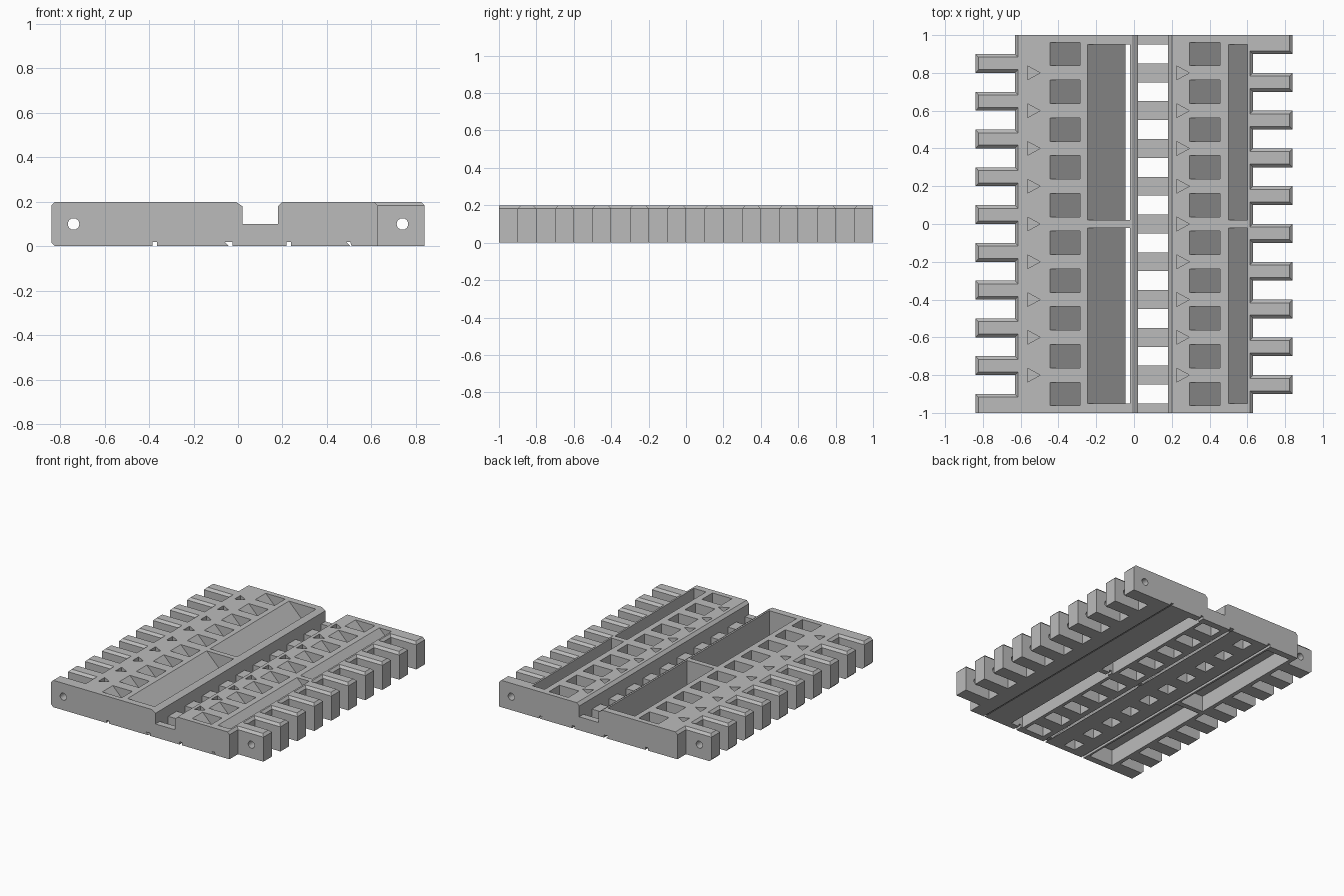
import bpy, bmesh, math
from mathutils import Matrix

cube = bpy.data.objects.get("Cube")
if cube:
    bpy.data.objects.remove(cube, do_unlink=True)

grey = bpy.data.materials.new("plain grey")
grey.use_nodes = True
grey.diffuse_color = (0.5, 0.5, 0.5, 1)
grey.node_tree.nodes["Principled BSDF"].inputs["Base Color"].default_value = (0.5, 0.5, 0.5, 1)

H, EDGE, TIP, CH = 0.2, 0.63, 0.84, 0.017
CELLS = [-0.9 + 0.2 * i for i in range(10)]
ARROWS = [-0.8 + 0.2 * i for i in range(9)]
SPANS = [(-0.95, -0.02), (0.02, 0.95)]


def prism(bm, low, high):
    """Closed solid between two matching rings of points."""
    a = [bm.verts.new(p) for p in low]
    b = [bm.verts.new(p) for p in high]
    bm.faces.new(a)
    bm.faces.new(b[::-1])
    for i in range(len(a)):
        j = (i + 1) % len(a)
        bm.faces.new((a[j], a[i], b[i], b[j]))


def along_y(bm, section, y0, y1):
    prism(bm, [(x, y0, z) for x, z in section], [(x, y1, z) for x, z in section])


def box(bm, x0, x1, y0, y1, z0, z1):
    along_y(bm, [(x0, z0), (x1, z0), (x1, z1), (x0, z1)], y0, y1)


def finish(name, bm):
    bmesh.ops.recalc_face_normals(bm, faces=bm.faces[:])
    mesh = bpy.data.meshes.new(name)
    bm.to_mesh(mesh)
    bm.free()
    mesh.materials.append(grey)
    obj = bpy.data.objects.new(name, mesh)
    bpy.context.collection.objects.link(obj)
    return obj


def cut(target, bm):
    """Subtract the solids in bm from the target."""
    cutter = finish("cutter", bm)
    cutter.hide_render = True
    mod = target.modifiers.new("cut", "BOOLEAN")
    mod.operation, mod.solver, mod.object = "DIFFERENCE", "EXACT", cutter
    bpy.context.view_layer.objects.active = target
    bpy.ops.object.modifier_apply(modifier=mod.name)
    bpy.data.objects.remove(cutter, do_unlink=True)


# Slab with the central channel in its section
bm = bmesh.new()
along_y(bm, [(-EDGE, 0), (EDGE, 0), (EDGE, H - CH), (EDGE - CH, H), (0.2, H),
             (0.18, 0.18), (0.18, 0.1), (0.02, 0.1), (0.02, 0.18), (-0.01, H),
             (-EDGE + CH, H), (-EDGE, H - CH)], -1, 1)
slab = finish("slab", bm)

# Sloped cells, long chutes, arrow sockets and channel windows
bm = bmesh.new()
for y in CELLS:
    for x in (-0.445, 0.295):
        along_y(bm, [(x - 0.01, 0.21), (x + 0.16, 0.21), (x + 0.16, 0.04)],
                y - 0.062, y + 0.062)
    box(bm, 0.02, 0.18, y - 0.05, y + 0.05, -0.01, 0.15)
for y in ARROWS:
    for x in (-0.565, 0.225):
        tri = [(x, y - 0.037), (x + 0.068, y), (x, y + 0.037)]
        prism(bm, [(*p, 0.17) for p in tri], [(*p, 0.21) for p in tri])
for y0, y1 in SPANS:
    along_y(bm, [(-0.255, 0.21), (-0.022, 0.21), (-0.022, -0.01), (-0.035, -0.01)], y0, y1)
    along_y(bm, [(0.49, 0.21), (0.6, 0.21), (0.6, 0.1)], y0, y1)
cut(slab, bm)

# Recesses in the underside
bm = bmesh.new()
for y0, y1 in SPANS:
    box(bm, -0.6, -0.4, y0, y1, -0.01, 0.12)
    box(bm, 0.205, 0.305, y0, y1, -0.01, 0.14)
for y in CELLS:
    box(bm, -0.265, -0.17, y - 0.05, y + 0.05, -0.01, 0.09)
cut(slab, bm)

# Thin grooves running the whole length of the underside
bm = bmesh.new()
for x in (-0.375, 0.228):
    box(bm, x - 0.01, x + 0.01, -1.1, 1.1, -0.01, 0.02)
for x, right in ((-0.06, -0.025), (0.485, 0.505)):
    along_y(bm, [(x, 0.02), (right, 0.02), (right + 0.01 * (x > 0), -0.01),
                 (x + 0.03, -0.01)], -1.1, 1.1)
cut(slab, bm)


def finger_row(name, side, starts):
    """Interlocking hinge fingers with chamfered tops and a pin hole."""
    root, tip = side * (EDGE - CH), side * TIP
    bm = bmesh.new()
    for y0 in starts:
        y1 = y0 + 0.1
        # Sides flush with the slab ends stay square
        c0 = CH if y0 > -0.99 else 0
        c1 = CH if y1 < 0.99 else 0
        foot = tip - side * CH if side < 0 else tip

        def ring(x, a, b, z):
            return [(root, a, z), (x, a, z), (x, b, z), (root, b, z)]
        levels = [ring(foot, y0, y1, 0), ring(tip, y0, y1, CH),
                  ring(tip, y0, y1, H - CH), ring(tip - side * CH, y0 + c0, y1 - c1, H)]
        rings = [[bm.verts.new(p) for p in level] for level in levels]
        bm.faces.new(rings[0])
        bm.faces.new(rings[-1])
        for low, high in zip(rings, rings[1:]):
            for i in range(4):
                j = (i + 1) % 4
                bm.faces.new((low[i], low[j], high[j], high[i]))
    row = finish(name, bm)
    bm = bmesh.new()
    place = Matrix.Translation((side * 0.74, 0, 0.1)) @ Matrix.Rotation(math.pi / 2, 4, "X")
    bmesh.ops.create_cone(bm, cap_ends=True, segments=24, radius1=0.026,
                          radius2=0.026, depth=2.2, matrix=place)
    cut(row, bm)


finger_row("left_hinge_fingers", 1, [-0.9 + 0.2 * i for i in range(10)])
finger_row("right_hinge_fingers", -1, [-1 + 0.2 * i for i in range(10)])
